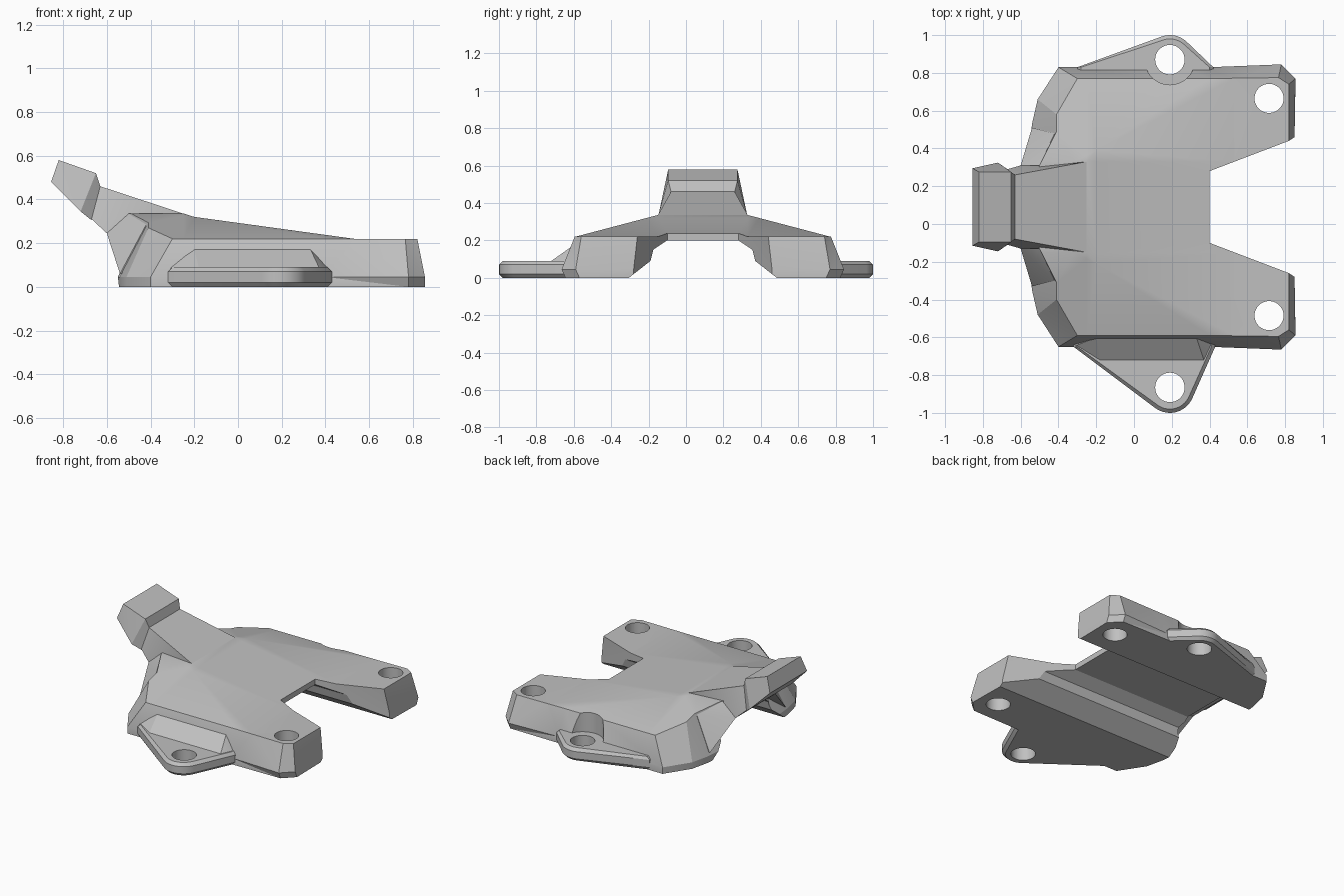
import bpy, bmesh
from math import cos, sin, radians
from mathutils import Vector

cube = bpy.data.objects.get("Cube")
if cube:
    bpy.data.objects.remove(cube, do_unlink=True)

MID = 0.09  # y of the bracket's own symmetry plane

grey = bpy.data.materials.new("plain_grey")
grey.use_nodes = True
colour = (0.53, 0.53, 0.53, 1)
grey.diffuse_color = colour
grey.node_tree.nodes["Principled BSDF"].inputs["Base Color"].default_value = colour


def finish(name, bm):
    bmesh.ops.recalc_face_normals(bm, faces=bm.faces[:])
    mesh = bpy.data.meshes.new(name)
    bm.to_mesh(mesh)
    bm.free()
    mesh.materials.append(grey)
    ob = bpy.data.objects.new(name, mesh)
    bpy.context.collection.objects.link(ob)
    return ob


def loft_rings(rings):
    """Closed solid through rings with equal point counts."""
    bm = bmesh.new()
    loops = [[bm.verts.new(p) for p in ring] for ring in rings]
    n = len(loops[0])
    for a, b in zip(loops, loops[1:]):
        for i in range(n):
            j = (i + 1) % n
            bm.faces.new((a[i], a[j], b[j], b[i]))
    bm.faces.new(loops[0][::-1])
    bm.faces.new(loops[-1])
    return bm


def hull(name, points):
    bm = bmesh.new()
    for p in points:
        bm.verts.new(p)
    bmesh.ops.convex_hull(bm, input=bm.verts[:])
    return finish(name, bm)


def on_side(points, s):
    """Points (x, half width, z) on one side of the symmetry plane."""
    return [(x, MID + s * w, z) for x, w, z in points]


def both(points):
    return on_side(points, 1) + on_side(points, -1)


def cylinder(name, x, y, r, z0, z1):
    ring = [(x + r * cos(radians(a)), y + r * sin(radians(a))) for a in range(0, 360, 10)]
    return finish(name, loft_rings([[(*p, z) for p in ring] for z in (z0, z1)]))


def cut(ob, cutter):
    mod = ob.modifiers.new("cut", 'BOOLEAN')
    mod.operation = 'DIFFERENCE'
    mod.solver = 'EXACT'
    mod.object = cutter
    bpy.ops.object.select_all(action='DESELECT')
    bpy.context.view_layer.objects.active = ob
    ob.select_set(True)
    bpy.ops.object.modifier_apply(modifier=mod.name)


# Body: plan outline with a faceted roof
def roof(x, y):
    side = 0.22 + 0.263 * (0.68 - abs(y - MID))
    slope = 0.137 if x > -0.2 else 0.326
    return max(0.22, min(side, 0.32 - slope * (x + 0.2), 0.336))


TOP = [(.4, .19), (.82, .35), (.82, .65), (.765, .685), (.4, .68),
       (-.3, .68), (-.41, .49), (-.41, .4), (-.5, .22)]
BOTTOM = [(.4, .19), (.85, .37), (.855, .68), (.78, .755), (.4, .74),
          (-.4, .74), (-.51, .57), (-.54, .44), (-.56, .22)]
# the leg's outer side tucks in slightly at the foot
FOOT = [(x, w - .02) if x > .7 and w > .6 else (x, w) for x, w in BOTTOM]


def full(half, z):
    return on_side([(x, w, z) for x, w in half], 1) + on_side([(x, w, z) for x, w in half[::-1]], -1)


def body_mesh():
    bm = loft_rings([full(FOOT, 0), full(BOTTOM, .045), full(TOP, 1)])
    # crease lines as (point, direction)
    creases = [((x, 0), (0, 1)) for x in (-.25, -.2, .53)]
    for s in (-1, 1):
        creases += [((-.2, MID + s * .3), (.73, s * .38)),
                    ((-.2, MID + s * .3), (-.05, s * -.06)),
                    ((0, MID + s * .24), (1, 0))]
    for (px, py), (dx, dy) in creases:
        cap = [f for f in bm.faces if all(v.co.z > .9 for v in f.verts)]
        edges = {e for f in cap for e in f.edges}
        verts = {v for f in cap for v in f.verts}
        bmesh.ops.bisect_plane(bm, geom=list(verts) + list(edges) + cap, dist=1e-5,
                               plane_co=(px, py, 0), plane_no=Vector((dy, -dx, 0)).normalized())
    for v in bm.verts:
        if v.co.z > .9:
            v.co.z = roof(v.co.x, v.co.y)
    bmesh.ops.triangulate(bm, faces=[f for f in bm.faces if len(f.verts) > 3])
    return finish("body", bm)


body = body_mesh()

# Channel under the body, running front to back of the legs
arch = [(.55, -.1), (.395, 0), (.28, .09), (.265, .15), (.19, .2)]
profile = [(MID + w, z) for w, z in arch] + [(MID - w, z) for w, z in reversed(arch)]
channel = finish("channel_cutter", loft_rings([[(x, y, z) for y, z in profile] for x in (-1, 1)]))

# Neck and clamp head
neck = hull("neck", both([(-.25, .24, .335), (-.63, .17, .46), (-.67, .2, .31),
                          (-.6, .22, .245), (-.46, .22, .22), (-.28, .22, .24)]))
head = hull("neck_head", both([(-.82, .185, .58), (-.65, .185, .52), (-.72, .235, .345),
                               (-.855, .205, .48), (-.63, .17, .46), (-.67, .2, .305)]))

# Gussets joining the shoulders to the underside of the neck
gusset_points = [(-.5, .22, .335), (-.42, .39, .285), (-.54, .42, .06), (-.54, .35, .12),
                 (-.56, .29, .18), (-.6, .22, .245), (-.45, .22, .21), (-.42, .38, .1)]
gussets = [hull(name, on_side(gusset_points, s))
           for name, s in (("back_gusset", 1), ("front_gusset", -1))]


# Side tabs with rounded tips
def tab(name, hole_y, base_y, root_y, x0, x1, a0, a1):
    def ring(inset, z):
        arc = [radians(a0 + (a1 - a0) * i / 10) for i in range(11)]
        r = .13 - inset
        pts = [(x0 + inset, root_y), (x0 + inset, base_y)]
        pts += [(.19 + r * cos(a), hole_y + r * sin(a)) for a in arc]
        pts += [(x1 - inset, base_y), (x1 - inset, root_y)]
        return [(x, y, z) for x, y in pts]

    return finish(name, loft_rings([ring(.02, 0), ring(0, .02), ring(0, .07), ring(.02, .09)]))


front_tab = tab("front_tab", -.87, -.65, -.5, -.32, .43, 233, 335)
back_tab = tab("back_tab", .87, .83, .68, -.3, .42, 110, 47)
wedge = hull("front_tab_wedge", [(-.2, -.6, .175), (.33, -.6, .175), (-.31, -.645, .085),
                                 (.41, -.645, .085), (-.18, -.72, .09), (.37, -.72, .09),
                                 (-.31, -.6, .085), (.41, -.6, .085)])

# Bolt holes and the clearance above the back tab
leg_holes = [cylinder("leg_hole_cutter", .715, MID + s * .575, .077, -.1, .5) for s in (-1, 1)]
front_hole = cylinder("front_hole_cutter", .19, -.865, .078, -.1, .5)
back_hole = cylinder("back_hole_cutter", .19, .87, .078, -.1, .5)
clearance = cylinder("clearance_cutter", .19, .87, .133, .088, .5)
for cutter in [channel] + leg_holes + [back_hole, clearance]:
    cut(body, cutter)
cut(front_tab, front_hole)
cut(back_tab, back_hole)

for cutter in leg_holes + [channel, front_hole, back_hole, clearance]:
    bpy.data.objects.remove(cutter, do_unlink=True)

for ob in [body, neck, head, front_tab, back_tab, wedge] + gussets:
    bpy.ops.object.select_all(action='DESELECT')
    bpy.context.view_layer.objects.active = ob
    ob.select_set(True)
    bpy.ops.object.shade_smooth_by_angle(angle=radians(20))
